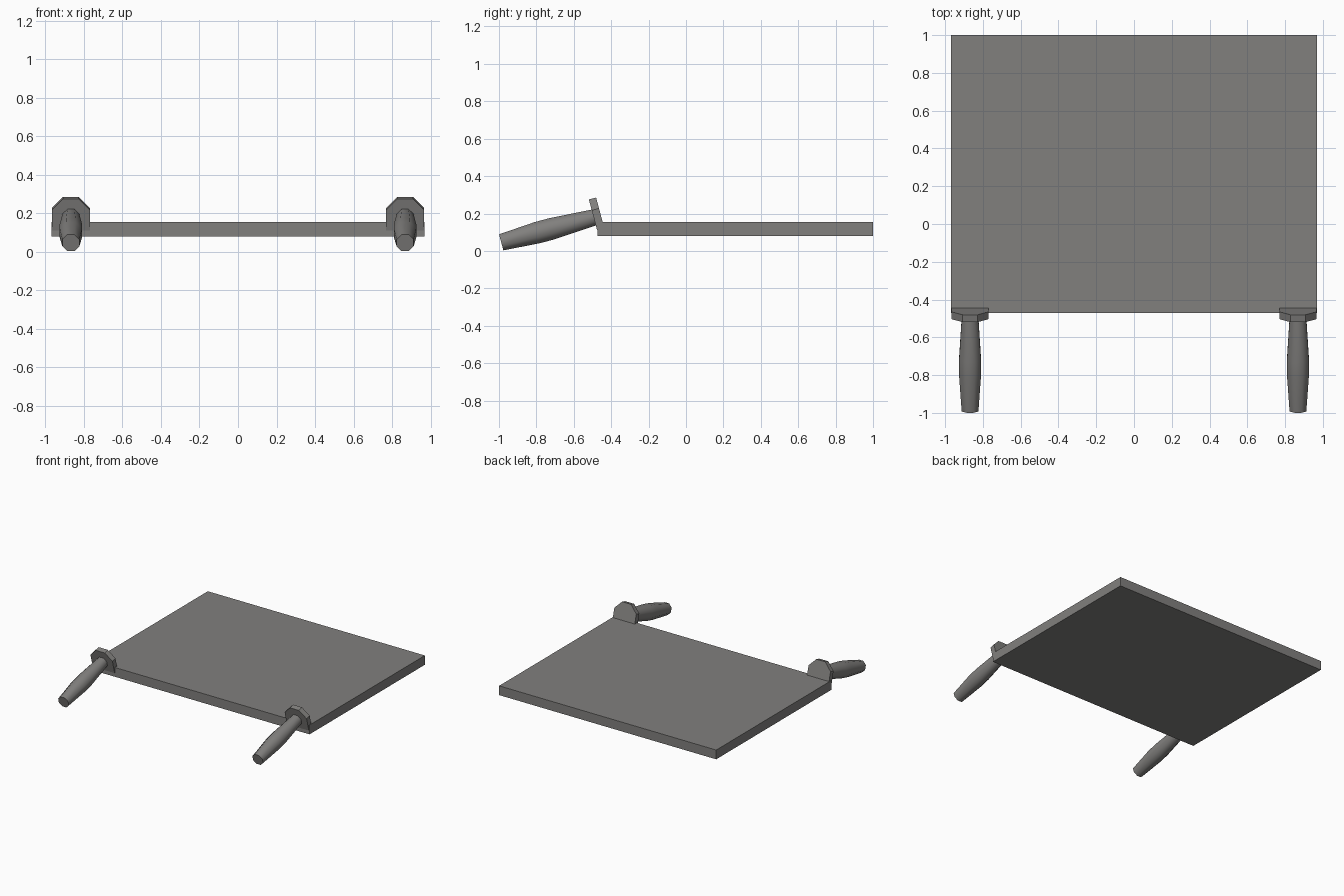
import bpy, bmesh, math
from mathutils import Matrix

if "Cube" in bpy.data.objects:
    bpy.data.objects.remove(bpy.data.objects["Cube"])

grey = bpy.data.materials.new("warm grey")
grey.diffuse_color = (0.22, 0.215, 0.208, 1)
grey.use_nodes = True
grey.node_tree.nodes["Principled BSDF"].inputs["Base Color"].default_value = grey.diffuse_color
TILT = math.radians(15)
END = (-0.988, 0.046)          # y, z of handle tip centre
SIDES = 8


def make(name, bm, matrix=None):
    bmesh.ops.recalc_face_normals(bm, faces=bm.faces)
    mesh = bpy.data.meshes.new(name)
    bm.to_mesh(mesh)
    bm.free()
    mesh.materials.append(grey)
    ob = bpy.data.objects.new(name, mesh)
    if matrix:
        ob.matrix_world = matrix
    bpy.context.collection.objects.link(ob)
    return ob


def loft(rings):
    """Skin a list of closed point loops and cap both ends."""
    bm = bmesh.new()
    loops = [[bm.verts.new(p) for p in r] for r in rings]
    n = len(loops[0])
    for a, b in zip(loops, loops[1:]):
        for i in range(n):
            j = (i + 1) % n
            bm.faces.new((a[i], a[j], b[j], b[i]))
    bm.faces.new(loops[0])
    bm.faces.new(loops[-1])
    return bm


# Flat tray slab
bm = bmesh.new()
bmesh.ops.create_cube(bm, size=1)
bmesh.ops.scale(bm, verts=bm.verts, vec=(1.94, 1.472, 0.075))
bmesh.ops.translate(bm, verts=bm.verts, vec=(0, 0.264, 0.1175))
make("slab", bm)

# Handle profile: distance along the axis, radius
profile = [(0, 0.048), (0.2, 0.063), (0.28, 0.063), (0.52, 0.047)]
# Flange outline: half octagon top with straight sides running into the slab
flange = [(-0.098, -0.07), (0.098, -0.07), (0.098, 0.04),
          (0.04, 0.1), (-0.04, 0.1), (-0.098, 0.04)]

for side, label in ((-1, "left"), (1, "right")):
    place = (Matrix.Translation((side * 0.868, END[0], END[1]))
             @ Matrix.Rotation(TILT, 4, 'X'))
    # Tapered grip
    angles = [math.tau * (i + 0.5) / SIDES for i in range(SIDES)]
    rings = [[(r * math.cos(a), t, r * math.sin(a)) for a in angles]
             for t, r in profile]
    grip = make(label + "_grip", loft(rings), place)
    bpy.ops.object.select_all(action='DESELECT')
    grip.select_set(True)
    bpy.context.view_layer.objects.active = grip
    bpy.ops.object.shade_smooth_by_angle(angle=math.radians(50))
    # Mounting flange
    rings = [[(x, t, z) for x, z in flange] for t in (0.512, 0.552)]
    make(label + "_flange", loft(rings), place)
